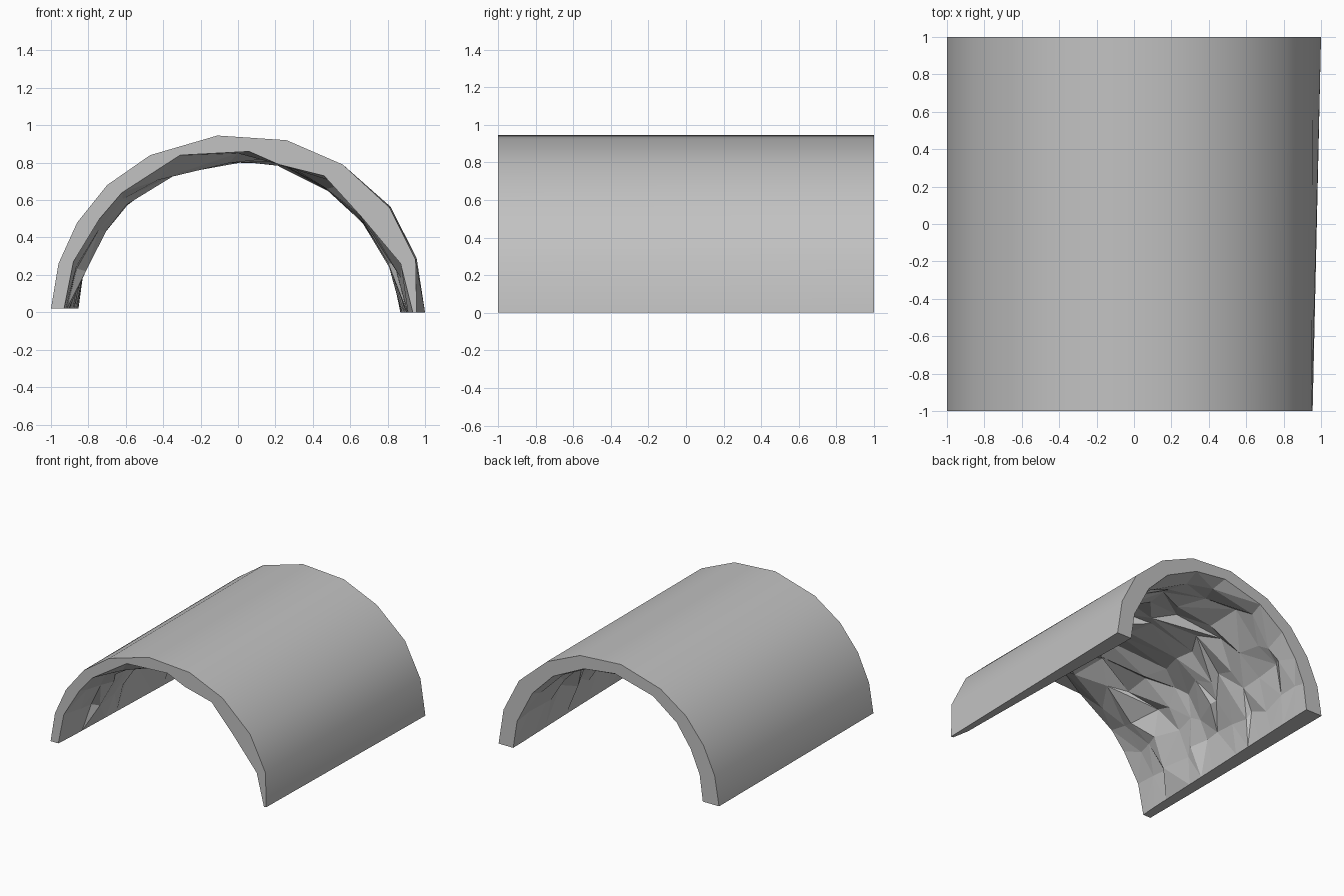
import bpy, bmesh, random
from mathutils import Vector, noise

if "Cube" in bpy.data.objects:
    bpy.data.objects.remove(bpy.data.objects["Cube"], do_unlink=True)
random.seed(11)

# Arch profiles in x, z from the right base to the left base
OUTER = [(-1, .02), (-.96, .26), (-.86, .48), (-.7, .68), (-.47, .84), (-.11, .945),
         (.26, .92), (.56, .79), (.81, .56), (.95, .28), (.955, 0)]
RIM = [(-.93, .02), (-.88, .27), (-.74, .5), (-.62, .64), (-.31, .84), (.06, .86),
       (.22, .79), (.46, .73), (.66, .51), (.87, .26), (.935, 0)]
INNER = [(-.85, .02), (-.81, .23), (-.72, .41), (-.59, .58), (-.37, .73), (-.02, .8),
         (.21, .775), (.49, .65), (.67, .48), (.82, .22), (.865, 0)]
LAST = len(OUTER) - 1
ROWS = 14

stone = bpy.data.materials.new("grey stone")
stone.use_nodes = True
grey = (.54, .54, .54, 1)
stone.diffuse_color = grey
stone.node_tree.nodes["Principled BSDF"].inputs["Base Color"].default_value = grey

bm = bmesh.new()


def row(points, y):
    return [bm.verts.new((x, y, z)) for x, z in points]


# Outer shell, a little wider at the back on the left foot
back = OUTER[:-3] + [(.815, .565), (.955, .29), (1, 0)]
shell = [row(OUTER, -1), row(back, 1)]

# Rocky lining: straight feet, with jagged rock between thin and thick limits
lining = [row(RIM, -1)]
for j in range(1, ROWS):
    y = -1 + 2 * j / ROWS
    t = (y + 1) / 2
    points = []
    for i in range(LAST + 1):
        far = Vector(OUTER[i]).lerp(Vector(back[i]), t)
        near = Vector(INNER[i])
        if i in (0, LAST):
            points.append((far.lerp(near, .5 + .5 * t), y))
            continue
        ridge = noise.noise(Vector((i * .6, y * 3, 4)))
        depth = min(1, max(.42, .8 + .5 * ridge + random.uniform(-.35, .35)))
        along = Vector(INNER[i + 1]) - Vector(INNER[i - 1])
        p = far.lerp(near, depth) + along * random.uniform(-.13, .13)
        points.append((p, y + random.uniform(-.065, .065)))
    lining.append([bm.verts.new((p.x, py, p.y)) for p, py in points])

# Back rim, thickest at the feet
crown = LAST / 2
lining.append(row([Vector(b).lerp(Vector(n), .62 + .36 * abs(i - crown) / crown)
                   for i, (b, n) in enumerate(zip(back, INNER))], 1))

# Smooth roof faces, then flat end rims
for i in range(LAST):
    f = bm.faces.new((shell[0][i], shell[0][i + 1], shell[1][i + 1], shell[1][i]))
    f.smooth = True
    for s, l in ((0, 0), (1, -1)):
        bm.faces.new((shell[s][i], shell[s][i + 1], lining[l][i + 1], lining[l][i]))

# Broken triangles inside
for a, b in zip(lining, lining[1:]):
    for i in range(LAST):
        q = (a[i], a[i + 1], b[i + 1], b[i])
        if random.random() < .5:
            q = q[1:] + q[:1]
        bm.faces.new(q[:3])
        bm.faces.new((q[0], q[2], q[3]))

# Undersides of the two feet
for i in (0, LAST):
    f = bm.faces.new([shell[0][i]] + [r[i] for r in lining] + [shell[1][i]])
    bmesh.ops.triangulate(bm, faces=[f])

bmesh.ops.recalc_face_normals(bm, faces=bm.faces[:])
for e in bm.edges:
    e.smooth = all(f.smooth for f in e.link_faces)

mesh = bpy.data.meshes.new("tunnel_arch")
bm.to_mesh(mesh)
bm.free()
mesh.materials.append(stone)
bpy.context.collection.objects.link(bpy.data.objects.new("tunnel_arch", mesh))
